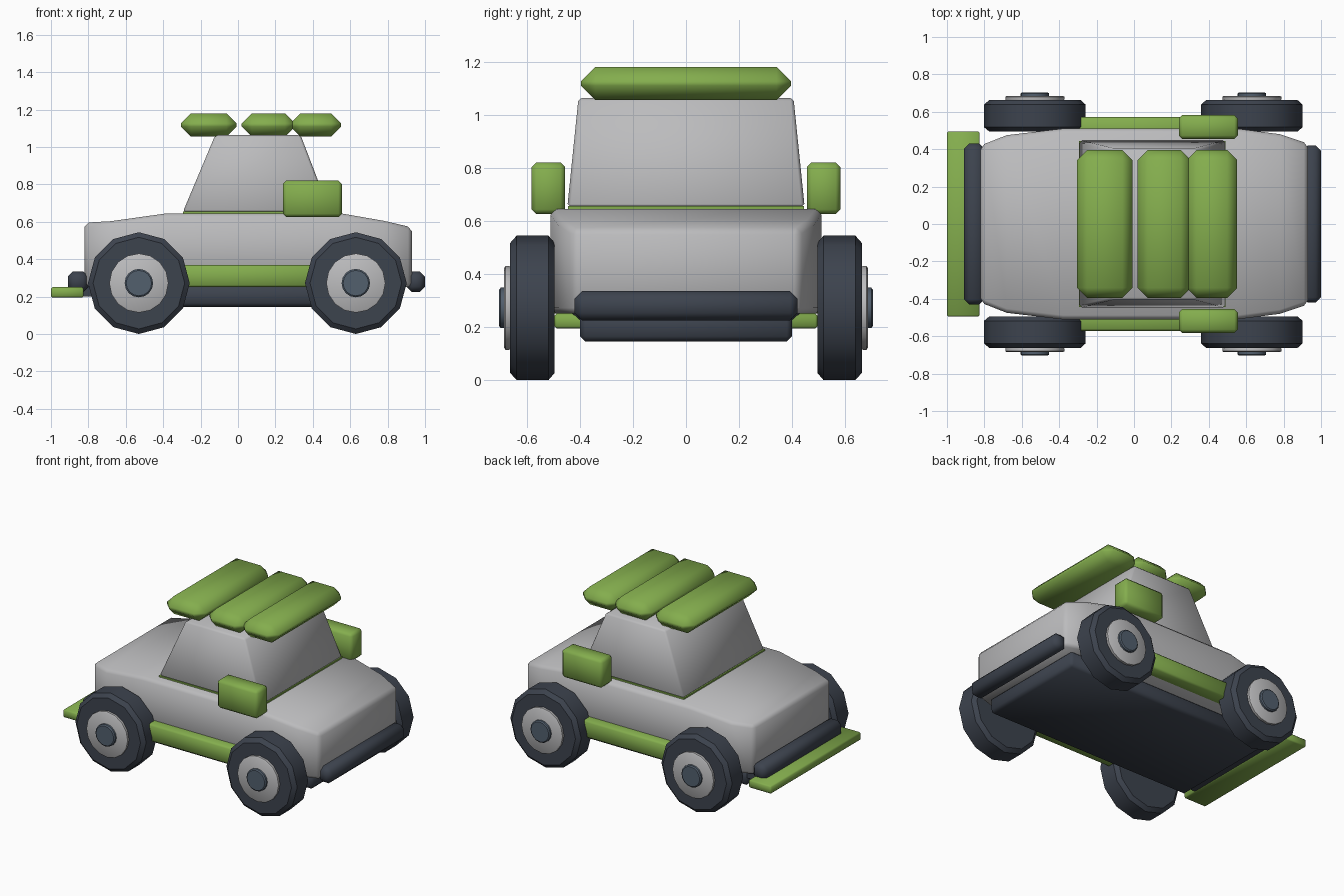
import bpy, bmesh, math
from mathutils import Matrix

if "Cube" in bpy.data.objects:
    bpy.data.objects.remove(bpy.data.objects["Cube"])


def material(name, rgb):
    m = bpy.data.materials.new(name)
    m.diffuse_color = (*rgb, 1)
    m.use_nodes = True
    m.node_tree.nodes["Principled BSDF"].inputs["Base Color"].default_value = m.diffuse_color
    return m


GREY = material("light grey paint", (0.50, 0.50, 0.51))
GREEN = material("green trim", (0.23, 0.42, 0.075))
DARK = material("dark rubber", (0.046, 0.056, 0.076))
SLATE = material("slate hub", (0.085, 0.115, 0.155))


def finish(name, bm, mat, bevel=0.0, angle=50):
    bmesh.ops.recalc_face_normals(bm, faces=bm.faces)
    me = bpy.data.meshes.new(name)
    bm.to_mesh(me)
    bm.free()
    me.materials.append(mat)
    ob = bpy.data.objects.new(name, me)
    bpy.context.collection.objects.link(ob)
    bpy.context.view_layer.objects.active = ob
    ob.select_set(True)
    if bevel:
        mod = ob.modifiers.new("bevel", 'BEVEL')
        mod.width = bevel
        mod.segments = 1
        mod.limit_method = 'ANGLE'
        mod.angle_limit = math.radians(35)
        bpy.ops.object.modifier_apply(modifier="bevel")
    bpy.ops.object.shade_smooth_by_angle(angle=math.radians(angle))
    ob.select_set(False)
    return ob


def loft(name, sections, mat, bevel=0.0, angle=50):
    """Skin matching closed loops of points and cap both ends."""
    bm = bmesh.new()
    rings = [[bm.verts.new(p) for p in s] for s in sections]
    n = len(rings[0])
    for a, b in zip(rings, rings[1:]):
        for i in range(n):
            j = (i + 1) % n
            bm.faces.new((a[i], a[j], b[j], b[i]))
    bm.faces.new(rings[0])
    bm.faces.new(rings[-1])
    return finish(name, bm, mat, bevel, angle)


def rect(x0, x1, y0, y1, z):
    return [(x0, y0, z), (x1, y0, z), (x1, y1, z), (x0, y1, z)]


def box(name, x, y, z, mat, bevel=0.0):
    return loft(name, [rect(*x, *y, z[0]), rect(*x, *y, z[1])], mat, bevel)


def disc(name, x, z, side, profile, sides, mat):
    """Wheel-like solid around y: profile lists (distance from centre, radius)."""
    loops = [[(x + r * math.sin(2 * math.pi * i / sides), side * y,
               z + r * math.cos(2 * math.pi * i / sides)) for i in range(sides)]
             for y, r in profile]
    return loft(name, loops, mat, angle=35)


# Body: cross-sections along x as (x, half width, top height)
BODY = [(-0.82, 0.42, 0.595), (-0.68, 0.475, 0.603), (-0.38, 0.51, 0.645),
        (0.55, 0.51, 0.645), (0.78, 0.48, 0.605), (0.93, 0.43, 0.57)]
loft("body", [[(x, -w, 0.25), (x, w, 0.25), (x, w, t), (x, -w, t)]
              for x, w, t in BODY], GREY, 0.022)

# Cabin on a thin green base
box("cabin_base", (-0.295, 0.49), (-0.445, 0.445), (0.635, 0.655), GREEN)
loft("cabin", [rect(-0.295, 0.492, -0.447, 0.447, 0.652),
               rect(-0.122, 0.335, -0.405, 0.405, 1.063)], GREY, 0.012)

# Padded rolls on the roof: pinched at mid height
for i, (x0, x1) in enumerate([(-0.305, -0.008), (0.02, 0.305), (0.28, 0.552)]):
    bm = bmesh.new()
    bmesh.ops.create_cube(bm, size=1, matrix=Matrix.Translation(
        ((x0 + x1) / 2, 0, 1.1175)) @ Matrix.Diagonal((x1 - x0, 0.79, 0.125, 1)))
    finish(f"roof_roll_{i + 1}", bm, GREEN, 0.054, 60)

# Floor, bumpers and front splitter
box("floor", (-0.75, 0.85), (-0.40, 0.40), (0.145, 0.26), DARK, 0.02)
box("front_bumper", (-0.91, -0.80), (-0.43, 0.43), (0.225, 0.335), DARK, 0.028)
box("rear_bumper", (0.90, 1.0), (-0.42, 0.42), (0.225, 0.335), DARK, 0.028)
box("splitter", (-1.0, -0.825), (-0.495, 0.495), (0.195, 0.25), GREEN, 0.008)
box("splitter_mount", (-0.86, -0.70), (-0.39, 0.39), (0.20, 0.26), DARK)

# Parts on both sides
for s, label in ((-1, "right"), (1, "left")):
    box(f"mirror_{label}", (0.24, 0.555), sorted((s * 0.455, s * 0.582)),
        (0.625, 0.82), GREEN, 0.018)
    box(f"skirt_{label}", (-0.40, 0.50), sorted((s * 0.44, s * 0.572)),
        (0.25, 0.37), GREEN, 0.012)
    for x, end in ((-0.53, "front"), (0.63, "rear")):
        disc(f"tyre_{end}_{label}", x, 0.272, s,
             [(0.495, 0.245), (0.518, 0.272), (0.638, 0.272), (0.662, 0.245)], 12, DARK)
        disc(f"rim_{end}_{label}", x, 0.272, s,
             [(0.64, 0.15), (0.668, 0.158), (0.68, 0.158), (0.685, 0.15)], 16, GREY)
        disc(f"hub_{end}_{label}", x, 0.272, s,
             [(0.64, 0.076), (0.698, 0.076), (0.704, 0.068)], 16, SLATE)
